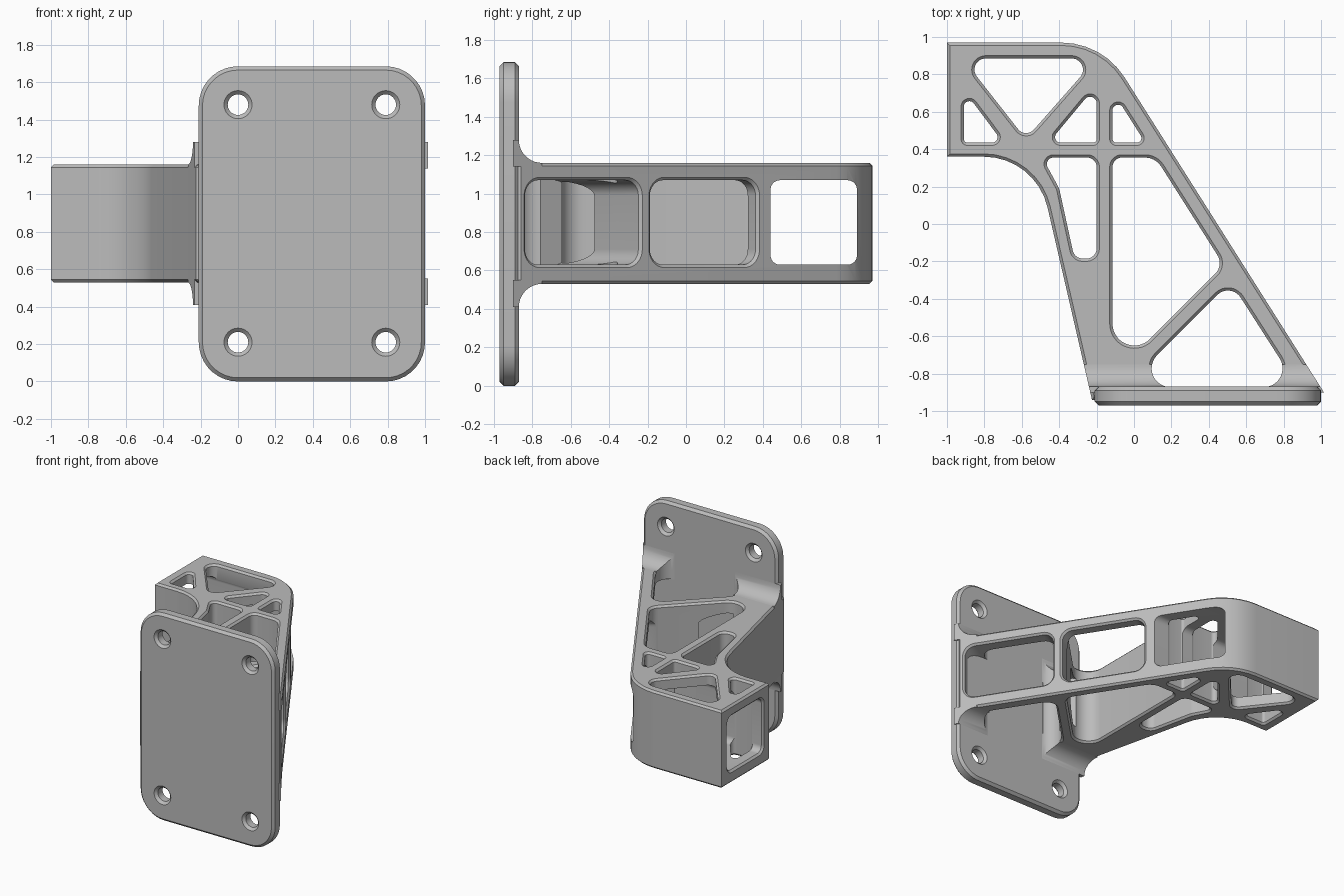
import bpy, bmesh, math
from mathutils import Vector, Matrix

if "Cube" in bpy.data.objects:
    bpy.data.objects.remove(bpy.data.objects["Cube"])

grey = bpy.data.materials.new("satin_grey")
grey.use_nodes = True
grey.diffuse_color = (0.5, 0.5, 0.5, 1)
grey.node_tree.nodes["Principled BSDF"].inputs["Base Color"].default_value = (0.5, 0.5, 0.5, 1)

ARM_LOW, ARM_TOP = 0.53, 1.16
ARM_MID = (ARM_LOW + ARM_TOP) / 2


def rounded(corners):
    """Polygon from (x, y, radius) corners, each replaced by an arc."""
    points = []
    for i, (x, y, r) in enumerate(corners):
        p = Vector((x, y))
        if r == 0:
            points.append(p)
            continue
        a = (Vector(corners[i - 1][:2]) - p).normalized()
        b = (Vector(corners[(i + 1) % len(corners)][:2]) - p).normalized()
        half = a.angle(b) / 2
        centre = p + (a + b).normalized() * (r / math.sin(half))
        start = p + a * (r / math.tan(half)) - centre
        end = p + b * (r / math.tan(half)) - centre
        turn = math.atan2(start.x * end.y - start.y * end.x, start.dot(end))
        steps = max(4, round(abs(turn) / 0.17))
        for k in range(steps + 1):
            points.append(centre + Matrix.Rotation(turn * k / steps, 2) @ start)
    return points


def rectangle(x0, x1, y0, y1, r):
    return rounded([(x0, y0, r), (x1, y0, r), (x1, y1, r), (x0, y1, r)])


def circle(x, y, r, n=32):
    return [Vector((x + r * math.cos(math.tau * k / n), y + r * math.sin(math.tau * k / n)))
            for k in range(n)]


def link(name, mesh):
    obj = bpy.data.objects.new(name, mesh)
    bpy.context.scene.collection.objects.link(obj)
    if not mesh.materials:
        mesh.materials.append(grey)
    return obj


def chamfered_slab(name, outlines, thickness, chamfer, matrix):
    """Flat slab with holes and chamfered rims, made from a filled curve."""
    curve = bpy.data.curves.new(name, "CURVE")
    curve.dimensions, curve.fill_mode = "2D", "BOTH"
    curve.extrude = thickness / 2 - chamfer
    curve.bevel_depth, curve.bevel_resolution, curve.offset = chamfer, 0, -chamfer
    for outline in outlines:
        spline = curve.splines.new("POLY")
        spline.points.add(len(outline) - 1)
        for point, p in zip(spline.points, outline):
            point.co = (p.x, p.y, 0, 1)
        spline.use_cyclic_u = True
    temp = bpy.data.objects.new(name + "_curve", curve)
    bpy.context.scene.collection.objects.link(temp)
    bpy.context.view_layer.update()
    mesh = bpy.data.meshes.new_from_object(temp.evaluated_get(bpy.context.evaluated_depsgraph_get()))
    bpy.data.objects.remove(temp)
    mesh.transform(matrix)
    bm = bmesh.new()
    bm.from_mesh(mesh)
    bmesh.ops.remove_doubles(bm, verts=bm.verts, dist=0.0002)
    bmesh.ops.recalc_face_normals(bm, faces=bm.faces)
    bm.to_mesh(mesh)
    bm.free()
    return link(name, mesh)


def loft(name, rings):
    """Closed solid through rings of equal length."""
    bm = bmesh.new()
    loops = [[bm.verts.new(p) for p in ring] for ring in rings]
    n = len(loops[0])
    for a, b in zip(loops, loops[1:]):
        for i in range(n):
            bm.faces.new((a[i], a[(i + 1) % n], b[(i + 1) % n], b[i]))
    bm.faces.new(loops[0])
    bm.faces.new(loops[-1])
    bmesh.ops.recalc_face_normals(bm, faces=bm.faces)
    mesh = bpy.data.meshes.new(name)
    bm.to_mesh(mesh)
    bm.free()
    return link(name, mesh)


def cut(target, cutter):
    mod = target.modifiers.new("cut", "BOOLEAN")
    mod.operation, mod.solver, mod.object = "DIFFERENCE", "EXACT", cutter
    bpy.context.view_layer.objects.active = target
    bpy.ops.object.modifier_apply(modifier=mod.name)
    bpy.data.objects.remove(cutter)


def window_cutter(origin, along, outward, width, depth, radius):
    """Rounded window tool with a flared mouth at the surface."""
    z0, z1 = 0.63 - ARM_MID, 1.07 - ARM_MID
    rings = []
    for w, grow in ((0.05, 0.065), (-0.015, 0), (-depth, 0)):
        shape = rectangle(-width / 2 - grow, width / 2 + grow, z0 - grow, z1 + grow, radius + grow)
        rings.append([origin + along * p.x + Vector((0, 0, p.y)) + outward * w for p in shape])
    return loft("window_cutter", rings)


# Slanted side lines of the arm
def right_x(y):
    return 0.99 - 0.633 * (y + 0.86)


def left_x(y):
    return -0.22 - 0.231 * (y + 0.96)


# Arm: outline and lattice openings
arm_outline = rounded([
    (-1, 0.97, 0), (right_x(0.97), 0.97, 0.4), (right_x(-0.86), -0.86, 0), (0.97, -0.92, 0),
    (left_x(-0.94), -0.94, 0), (left_x(0.36), 0.36, 0.35), (-1, 0.36, 0)])
plate_opening = [(-0.047, -0.872, 0.1), (0.877, -0.872, 0.1), (0.516, -0.309, 0.08)]
openings = [
    plate_opening,
    [(-0.916, 0.885, 0.06), (-0.20, 0.885, 0.06), (-0.579, 0.455, 0.055)],
    [(-0.91, 0.717, 0.03), (-0.91, 0.435, 0.02), (-0.70, 0.435, 0.03)],
    [(-0.20, 0.742, 0.035), (-0.20, 0.435, 0.02), (-0.456, 0.435, 0.03)],
    [(-0.115, 0.711, 0.03), (-0.115, 0.435, 0.02), (0.06, 0.435, 0.025)],
    [(-0.2, 0.355, 0.05), (-0.49, 0.355, 0.035), (-0.40, 0.19, 0.1),
     (-0.318, -0.185, 0.055), (-0.2, -0.185, 0.055)],
    [(-0.115, 0.355, 0.05), (0.115, 0.355, 0.1), (0.48, -0.22, 0.08), (-0.115, -0.815, 0.117)],
]
arm = chamfered_slab("arm", [arm_outline] + [rounded(o) for o in openings],
                     ARM_TOP - ARM_LOW, 0.015, Matrix.Translation((0, 0, ARM_MID)))

# Windows square to the slanted wall
slope = Vector((-0.633, 1, 0)).normalized()
normal = Vector((slope.y, -slope.x, 0))
for y0, y1, depth in ((-0.83, -0.24, 0.7), (-0.18, 0.37, 0.25)):
    y = (y0 + y1) / 2
    cut(arm, window_cutter(Vector((right_x(y), y, ARM_MID)), slope, normal,
                           (y1 - y0) / slope.y, depth, 0.08))

# Window straight through the outer end
cut(arm, window_cutter(Vector((-1, 0.665, ARM_MID)), Vector((0, 1, 0)), Vector((-1, 0, 0)),
                       0.45, 1.6, 0.05))

# Mounting plate with four bolt holes
plate = chamfered_slab(
    "mounting_plate",
    [rectangle(-0.21, 1, 0, 1.685, 0.21)] + [circle(x, z, 0.055) for x in (0, 0.79) for z in (0.21, 1.48)],
    0.1, 0.02, Matrix.Translation((0, -0.92, 0)) @ Matrix.Rotation(math.pi / 2, 4, "X"))

# Fillets blending the arm into the plate, above and below
parts = [arm, plate]
R = 0.12
profile = [(-0.75 - R * math.sin(a), ARM_TOP + R - R * math.cos(a))
           for a in (math.pi / 2 * k / 10 for k in range(11))]
profile += [(-0.9, ARM_TOP + R), (-0.9, ARM_TOP - 0.02), (-0.75, ARM_TOP - 0.02)]
for name, side in (("upper_fillet", 1), ("lower_fillet", -1)):
    fillet = loft(name, [[(edge(y), y, ARM_MID + side * (z - ARM_MID)) for y, z in profile]
                         for edge in (left_x, right_x)])
    cut(fillet, loft("opening_cutter", [[(p.x, p.y, z) for p in rounded(plate_opening)]
                                        for z in (0.2, 1.5)]))
    parts.append(fillet)

# Smooth the rounded walls, keep the chamfers crisp
bpy.ops.object.select_all(action="DESELECT")
for part in parts:
    part.select_set(True)
bpy.context.view_layer.objects.active = arm
bpy.ops.object.shade_smooth_by_angle(angle=math.radians(30))
